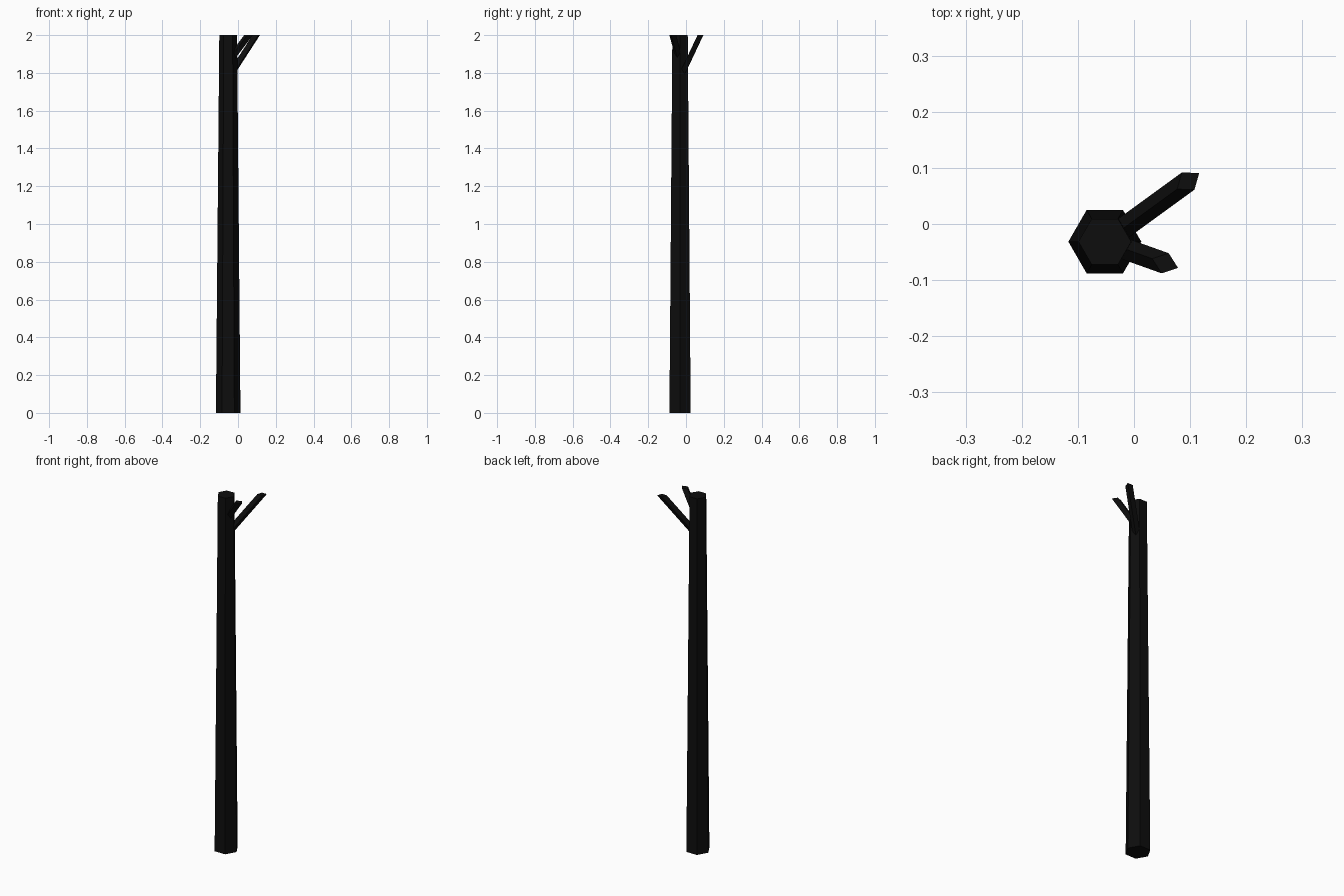
import bpy, bmesh, math
from mathutils import Vector

if "Cube" in bpy.data.objects:
    bpy.data.objects.remove(bpy.data.objects["Cube"])

bark = bpy.data.materials.new("black_bark")
bark.diffuse_color = (0.004, 0.004, 0.004, 1)
bark.use_nodes = True
bark.node_tree.nodes["Principled BSDF"].inputs["Base Color"].default_value = bark.diffuse_color

AXIS = Vector((-0.052, -0.0315))  # trunk centre in plan


def loft(name, bottom, top):
    """Closed solid between two rings with the same number of points."""
    bm = bmesh.new()
    a = [bm.verts.new(p) for p in bottom]
    b = [bm.verts.new(p) for p in top]
    n = len(a)
    for i in range(n):
        j = (i + 1) % n
        bm.faces.new((a[i], a[j], b[j], b[i]))
    bm.faces.new(a[::-1])
    bm.faces.new(b)
    bmesh.ops.recalc_face_normals(bm, faces=bm.faces)
    mesh = bpy.data.meshes.new(name)
    bm.to_mesh(mesh)
    bm.free()
    mesh.materials.append(bark)
    obj = bpy.data.objects.new(name, mesh)
    bpy.context.collection.objects.link(obj)


def hexagon(r, z):
    return [(AXIS.x + r * math.cos(i * math.pi / 3),
             AXIS.y + r * math.sin(i * math.pi / 3), z) for i in range(6)]


# Tapered six-sided trunk
loft("trunk", hexagon(0.065, 0), hexagon(0.047, 2))


# Four-sided branch rising from the trunk axis, cut level at the top
def branch(name, tip, rise=1.25, r=0.019):
    tip = Vector(tip)
    run = tip - AXIS
    along = run.normalized()
    side = Vector((-along.y, along.x))
    long_r = r * math.sqrt(1 + rise * rise) / rise
    offsets = (along * long_r, side * r, -along * long_r, -side * r)
    z0 = 2 - rise * run.length

    def ring(c, z):
        return [(c.x + o.x, c.y + o.y, z) for o in offsets]

    loft(name, ring(AXIS, z0), ring(tip, 2))


branch("long_branch", (0.0965, 0.0765))
branch("short_branch", (0.0555, -0.070))
